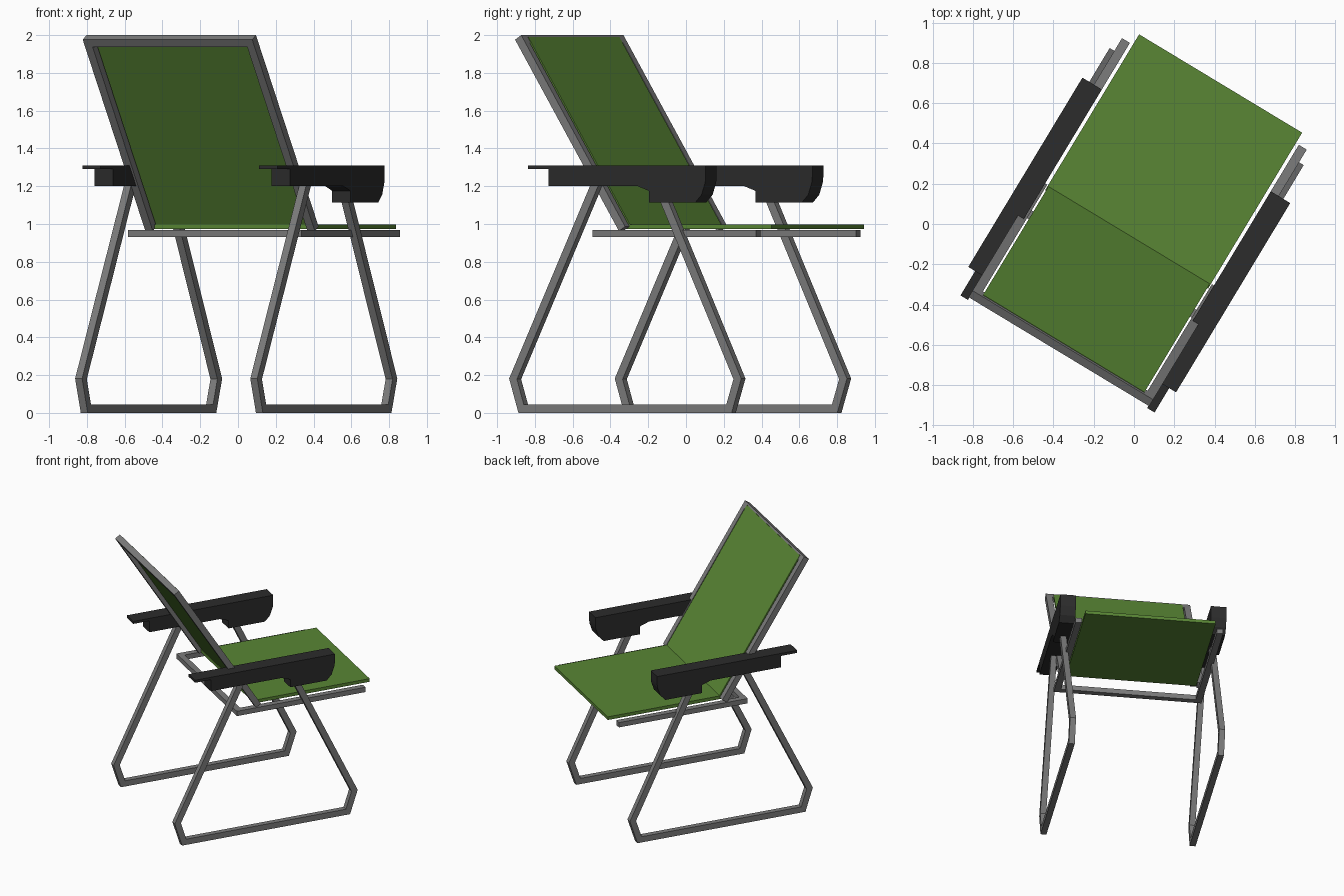
import bpy, bmesh
from math import radians
from mathutils import Matrix, Vector

if "Cube" in bpy.data.objects:
    bpy.data.objects.remove(bpy.data.objects["Cube"])

# chair is built facing +y, then turned about z
PLACE = Matrix.Rotation(radians(-31.1), 4, 'Z') @ Matrix.Translation((0.008, 0, 0))


def material(name, col):
    m = bpy.data.materials.new(name)
    m.diffuse_color = (*col, 1)
    m.use_nodes = True
    m.node_tree.nodes["Principled BSDF"].inputs["Base Color"].default_value = m.diffuse_color
    return m


GREEN = material("green_fabric", (0.10, 0.24, 0.035))
BLACK = material("black_plastic", (0.025, 0.025, 0.025))
STEEL = material("grey_steel", (0.2, 0.2, 0.2))


def prism(name, profile, x0, x1, mat):
    """Extrude a (y, z) side profile across x0..x1."""
    bm = bmesh.new()
    face = bm.faces.new([bm.verts.new((x0, y, z)) for y, z in profile])
    ext = bmesh.ops.extrude_face_region(bm, geom=[face])
    moved = [g for g in ext["geom"] if isinstance(g, bmesh.types.BMVert)]
    bmesh.ops.translate(bm, verts=moved, vec=(x1 - x0, 0, 0))
    bmesh.ops.recalc_face_normals(bm, faces=bm.faces)
    bm.transform(PLACE)
    me = bpy.data.meshes.new(name)
    bm.to_mesh(me)
    bm.free()
    me.materials.append(mat)
    ob = bpy.data.objects.new(name, me)
    bpy.context.collection.objects.link(ob)
    return ob


def ribbon(path, t):
    """Outline of a mitred bar of thickness t along a (y, z) path."""
    pts = [Vector(p) for p in path]
    dirs = [(b - a).normalized() for a, b in zip(pts, pts[1:])]
    left, right = [], []
    for i, p in enumerate(pts):
        a, b = dirs[max(i - 1, 0)], dirs[min(i, len(dirs) - 1)]
        na, nb = Vector((-a.y, a.x)), Vector((-b.y, b.x))
        m = (na + nb).normalized()
        off = m * (t / 2 / m.dot(na))
        left.append(p + off)
        right.append(p - off)
    return [tuple(p) for p in left + right[::-1]]


def box(y0, y1, z0, z1):
    return [(y0, z0), (y1, z0), (y1, z1), (y0, z1)]


# backrest line: bottom and top of the bar centre
LOW, TOP = Vector((-0.075, 0.975)), Vector((-0.717, 1.988))
d = (TOP - LOW).normalized()
n = Vector((d.y, -d.x))

leg_path = [(-0.215, 1.22), (-0.725, 0.18), (-0.675, 0.0225),
            (0.61, 0.0225), (0.662, 0.18), (0.19, 1.16)]
arm_profile = [(-0.608, 1.31), (-0.608, 1.29), (-0.482, 1.29), (-0.482, 1.2),
               (0.07, 1.2), (0.14, 1.175), (0.14, 1.113), (0.425, 1.113),
               (0.465, 1.155), (0.487, 1.22), (0.49, 1.25), (0.49, 1.31)]

for side, s in (("left", -1), ("right", 1)):
    prism(side + "_leg_loop", ribbon(leg_path, 0.045), s * 0.52, s * 0.563, STEEL)
    prism(side + "_armrest", arm_profile, s * 0.49, s * 0.603, BLACK)
    prism(side + "_seat_rail", box(-0.25, 0.76, 0.93, 0.968), s * 0.49, s * 0.536, STEEL)
    prism(side + "_back_bar", ribbon([LOW, TOP], 0.045), s * 0.478, s * 0.524, STEEL)

# cross bars
prism("seat_rear_bar", box(-0.25, -0.205, 0.93, 0.968), -0.49, 0.49, STEEL)
prism("back_top_bar", ribbon([TOP - d * 0.045, TOP], 0.045), -0.478, 0.478, STEEL)

# fabric panels
prism("seat", box(-0.085, 0.82, 0.973, 0.998), -0.473, 0.473, GREEN)
off = n * 0.016
prism("backrest", ribbon([LOW + off + d * 0.01, TOP + off - d * 0.014], 0.018),
      -0.468, 0.468, GREEN)
